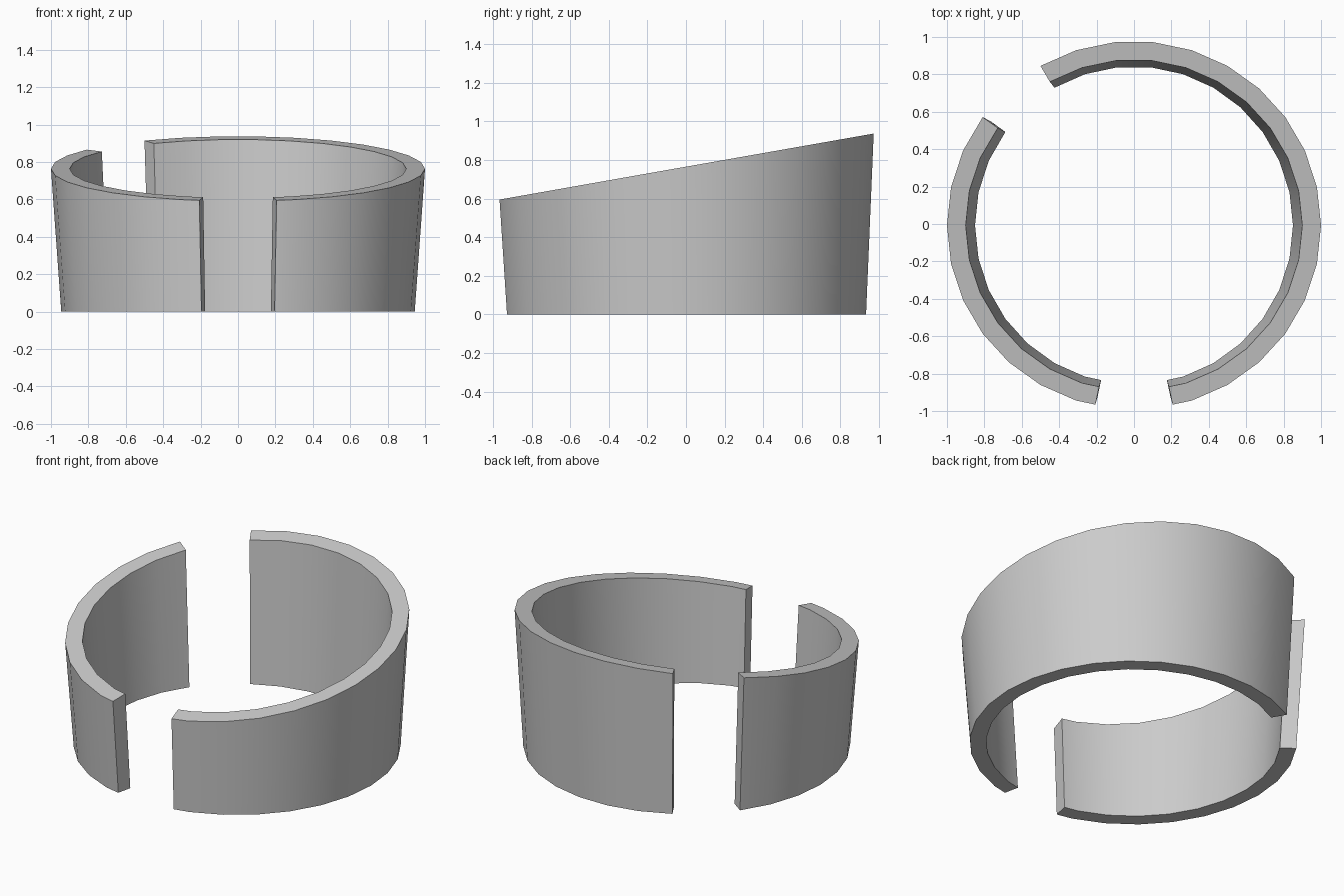
import bpy, bmesh
from math import radians, sin, cos

if "Cube" in bpy.data.objects:
    bpy.data.objects.remove(bpy.data.objects["Cube"])

STEP = 12                      # 30-sided ring
TILT = radians(10)             # slope of the upper rim
SHIFT_Y = -0.0075              # centres the bounding box
TOP_Z = 0.764
R_TOP_OUT, R_TOP_IN = 1.0, 0.9
R_BOT_OUT, R_BOT_IN = 0.945, 0.85


def section(bm, deg):
    # one radial cross-section; half-step ends sit on the flat of the side
    k = 1.0 if deg % STEP == 0 else cos(radians(STEP / 2))
    c, s = k * cos(radians(deg)), k * sin(radians(deg))
    bottom = lambda r: bm.verts.new((r * c, r * s + SHIFT_Y, 0))
    top = lambda r: bm.verts.new((r * c, r * s * cos(TILT) + SHIFT_Y,
                                  TOP_Z + r * s * sin(TILT)))
    return [bottom(R_BOT_OUT), top(R_TOP_OUT), top(R_TOP_IN), bottom(R_BOT_IN)]


def arc_wall(name, angles):
    bm = bmesh.new()
    rings = [section(bm, a) for a in angles]
    for a, b in zip(rings, rings[1:]):
        for i in range(4):
            j = (i + 1) % 4
            bm.faces.new((a[i], b[i], b[j], a[j]))
    bm.faces.new(rings[0])
    bm.faces.new(rings[-1][::-1])
    bmesh.ops.recalc_face_normals(bm, faces=bm.faces)
    mesh = bpy.data.meshes.new(name)
    bm.to_mesh(mesh)
    bm.free()
    obj = bpy.data.objects.new(name, mesh)
    bpy.context.collection.objects.link(obj)
    bpy.ops.object.select_all(action='DESELECT')
    obj.select_set(True)
    bpy.context.view_layer.objects.active = obj
    bpy.ops.object.shade_smooth_by_angle(angle=radians(30))


# long wall: front gap, round the right, to the back-left gap
arc_wall("right_wall", [-78] + list(range(-72, 121, STEP)))
# short wall: back-left gap to the front gap
arc_wall("left_wall", list(range(144, 253, STEP)) + [258])
